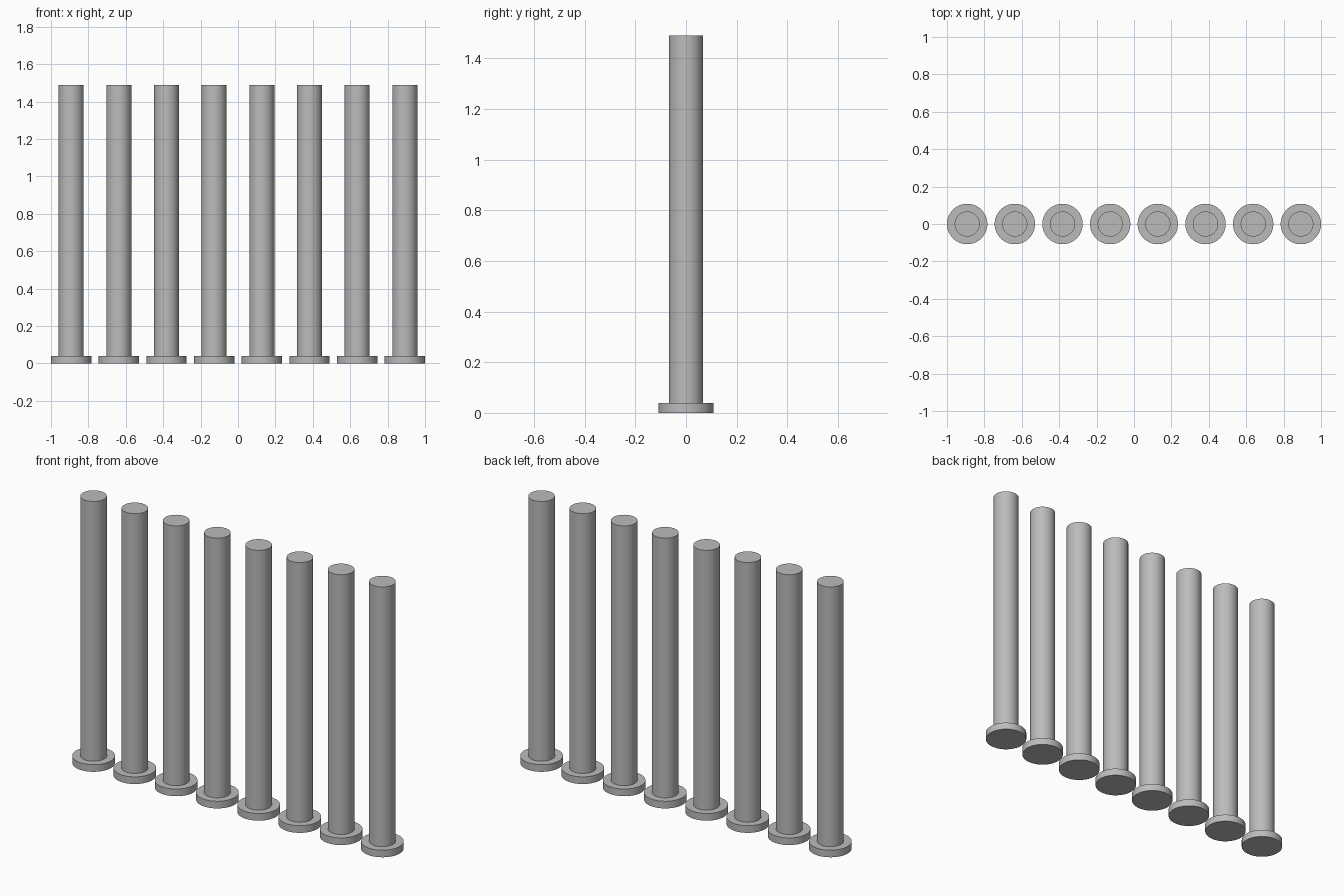
import bpy
import math

if "Cube" in bpy.data.objects:
    bpy.data.objects.remove(bpy.data.objects["Cube"], do_unlink=True)

COUNT = 8
BASE_RADIUS, BASE_HEIGHT = 0.108, 0.04
POST_RADIUS, TOP = 0.067, 1.49
FIRST_X = -1 + BASE_RADIUS
SPACING = -2 * FIRST_X / (COUNT - 1)

# Plain grey for every part
grey = bpy.data.materials.new("grey")
grey.use_nodes = True
colour = (0.5, 0.5, 0.5, 1)
grey.diffuse_color = colour
grey.node_tree.nodes["Principled BSDF"].inputs["Base Color"].default_value = colour


def cylinder(name, radius, x, bottom, top):
    bpy.ops.mesh.primitive_cylinder_add(
        vertices=64, radius=radius, depth=top - bottom,
        location=(x, 0, (bottom + top) / 2))
    part = bpy.context.object
    part.name = name
    part.data.materials.append(grey)
    bpy.ops.object.shade_smooth_by_angle(angle=math.radians(30))


# Row of round posts, each on a flat disc base
for i in range(COUNT):
    x = FIRST_X + i * SPACING
    cylinder(f"base_{i + 1}", BASE_RADIUS, x, 0, BASE_HEIGHT)
    cylinder(f"post_{i + 1}", POST_RADIUS, x, BASE_HEIGHT, TOP)
